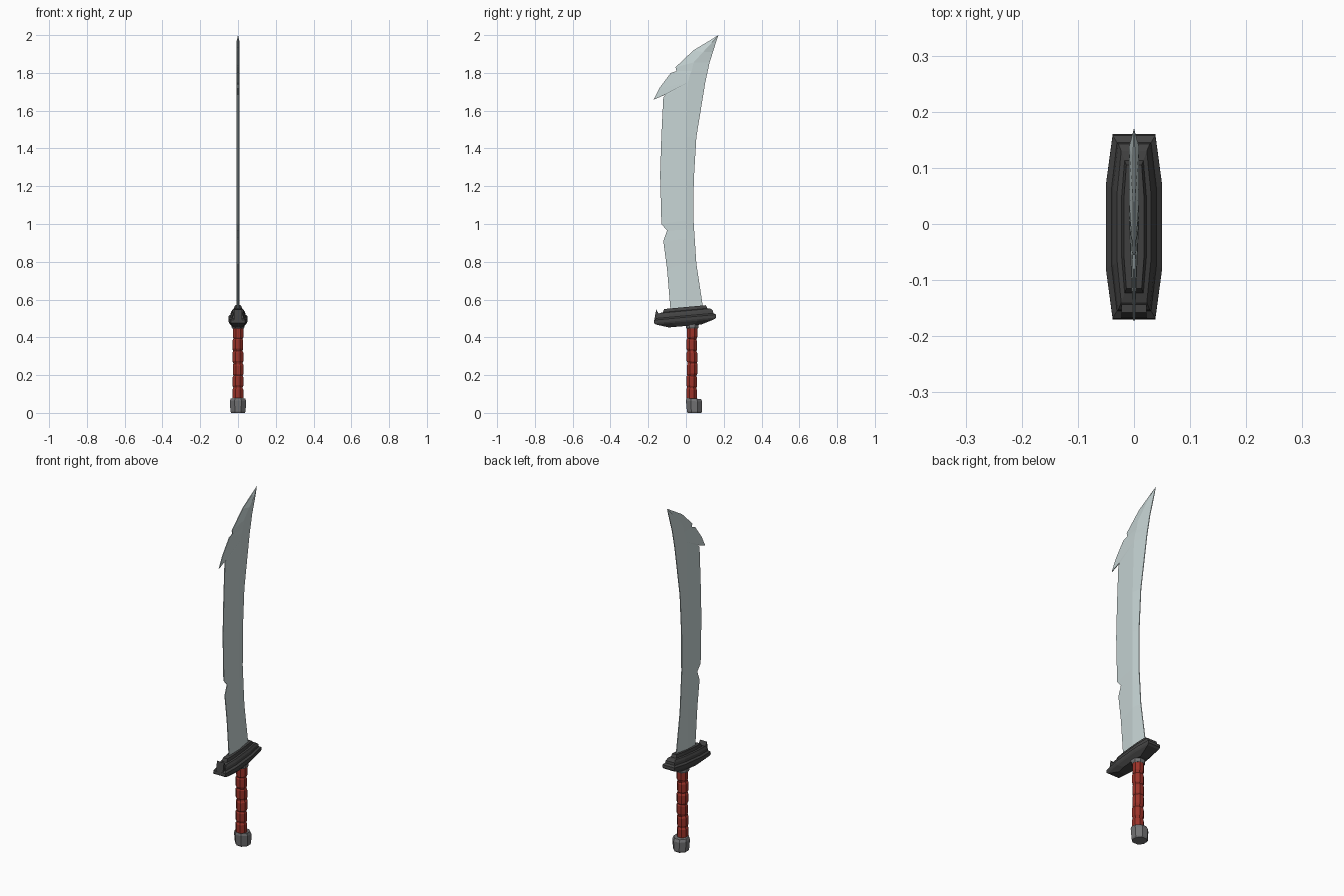
import bpy, bmesh, math, random
from mathutils import Vector

if "Cube" in bpy.data.objects:
    bpy.data.objects.remove(bpy.data.objects["Cube"])

random.seed(4)


def material(name, rgb):
    m = bpy.data.materials.new(name)
    m.diffuse_color = (*rgb, 1)
    m.use_nodes = True
    m.node_tree.nodes["Principled BSDF"].inputs["Base Color"].default_value = m.diffuse_color
    return m


STEEL = material("pale steel", (0.57, 0.66, 0.66))
DARK = material("dark iron", (0.055, 0.055, 0.055))
GREY = material("grey iron", (0.17, 0.17, 0.175))
RED = material("red wrap", (0.33, 0.032, 0.022))


def finish(name, bm, mat):
    bmesh.ops.remove_doubles(bm, verts=bm.verts, dist=0.0004)
    bmesh.ops.recalc_face_normals(bm, faces=bm.faces)
    me = bpy.data.meshes.new(name)
    bm.to_mesh(me)
    bm.free()
    me.materials.append(mat)
    ob = bpy.data.objects.new(name, me)
    bpy.context.collection.objects.link(ob)
    return ob


def loft(name, rings, mat):
    """Skin a stack of equal-length point rings and cap both ends."""
    bm = bmesh.new()
    vs = [[bm.verts.new(p) for p in r] for r in rings]
    n = len(vs[0])
    for a, b in zip(vs, vs[1:]):
        for i in range(n):
            j = (i + 1) % n
            bm.faces.new((a[i], a[j], b[j], b[i]))
    bm.faces.new(vs[0])
    bm.faces.new(vs[-1])
    return finish(name, bm, mat)


def octagon(y, z, r, tilt=0.0, x=0.0):
    pts = []
    for i in range(8):
        a = math.pi / 8 + i * math.pi / 4
        px, py = r * math.cos(a) / math.cos(math.pi / 8), r * math.sin(a) / math.cos(math.pi / 8)
        pts.append(Vector((x + px, y + py, z + tilt * py)))
    return pts


def interp(table, z):
    for (y0, z0), (y1, z1) in zip(table, table[1:]):
        if z <= z1:
            return y0 + (y1 - y0) * (z - z0) / (z1 - z0)
    return table[-1][0]


# Blade: notched back outline, a raised spine, and a curved cutting edge
cutting = [(.096, .52), (.09, .56), (.055, .79), (.04, 1.02), (.04, 1.21),
           (.055, 1.46), (.10, 1.74), (.125, 1.855), (.171, 2.0)]
# each station: back edge y, z, spine y, z
stations = [(-.08, .52, 0, .52), (-.10, .76, 0, .79), (-.12, .91, 0, .92),
            (-.10, .965, 0, .97), (-.13, 1.0, 0, 1.02), (-.137, 1.26, 0, 1.23),
            (-.13, 1.47, 0, 1.46), (-.12, 1.67, .01, 1.75), (-.108, 1.685, .01, 1.75),
            (-.172, 1.658, .01, 1.75), (-.14, 1.72, .01, 1.75), (-.08, 1.80, .02, 1.79),
            (-.05, 1.81, .03, 1.81), (-.055, 1.83, .04, 1.855), (.04, 1.92, .09, 1.91),
            (.12, 1.968, .137, 1.96), (.171, 2.0, .171, 2.0)]
bm = bmesh.new()
rows = {}
for side in (1, -1):
    rows[side] = []
    for by, bz, sy, sz in stations:
        t = 0.0 if sz >= 2 else 0.009
        e = 0.0 if sz >= 2 else 0.002
        rows[side].append([bm.verts.new(p) for p in (
            (side * e, by, bz), (side * t, sy, sz), (side * e, interp(cutting, sz), sz))])
    for a, b in zip(rows[side], rows[side][1:]):
        for c in (0, 1):
            pts = [a[c], a[c + 1], b[c + 1], b[c]]
            keep = []
            for v in pts:      # skip repeated corners where stations share a spine point
                if all((v.co - k.co).length > 1e-5 for k in keep):
                    keep.append(v)
            if len(keep) > 2:
                bm.faces.new(keep)
# rims closing the back and the edge
for k in range(len(stations) - 1):
    for c in (0, 2):
        quad = (rows[1][k][c], rows[1][k + 1][c], rows[-1][k + 1][c], rows[-1][k][c])
        if (quad[0].co - quad[1].co).length > 1e-5:
            bm.faces.new(quad)
bm.faces.new(rows[1][0] + rows[-1][0][::-1])
finish("blade", bm, STEEL)


# Guard: stepped tiers with an elongated octagonal plan, sloping up toward +y
def plan(half_len, half_w, z, yc=-0.005, slope=0.09):
    m, w = half_len * 0.46, half_w * 0.76
    pts = [(w, -half_len), (half_w, -m), (half_w, m), (w, half_len),
           (-w, half_len), (-half_w, m), (-half_w, -m), (-w, -half_len)]
    return [(x, y + yc, z + slope * y) for x, y in pts]


loft("guard", [plan(*r) for r in (
    (.085, .030, .460), (.155, .047, .482), (.165, .050, .490), (.163, .050, .506),
    (.150, .040, .514), (.148, .037, .528), (.135, .030, .540),
    (.118, .022, .543), (.110, .018, .560))], DARK)

# Small upturned horn at the back end of the guard
horn = [(-.168, .490), (-.130, .495), (-.128, .520), (-.143, .523), (-.158, .547), (-.163, .520)]
loft("guard_horn", [[(x, y, z) for y, z in horn] for x in (-.022, .022)], DARK)

# Collar beneath the guard
loft("collar", [octagon(.033, z, r) for z, r in ((.447, .030), (.455, .034), (.48, .034))], GREY)

# Grip: six bulging wraps, each a little askew
rings = []
N, Z0, Z1 = 6, .068, .458
h = (Z1 - Z0) / N
for k in range(N):
    tilt = random.uniform(-.15, .15)
    dy, dx = random.uniform(-.002, .002), random.uniform(-.0015, .0015)
    for f, r in ((.03, .0245), (.16, .0285), (.84, .0285), (.97, .0245)):
        rings.append(octagon(.032 + dy, Z0 + h * (k + f), r, tilt, dx))
loft("grip", rings, RED)

# Pommel: chunky, slightly leaning octagonal cap
loft("pommel", [octagon(*r) for r in (
    (.045, 0, .036), (.045, .008, .040), (.043, .062, .043, -.06), (.041, .076, .038, -.06))], GREY)
